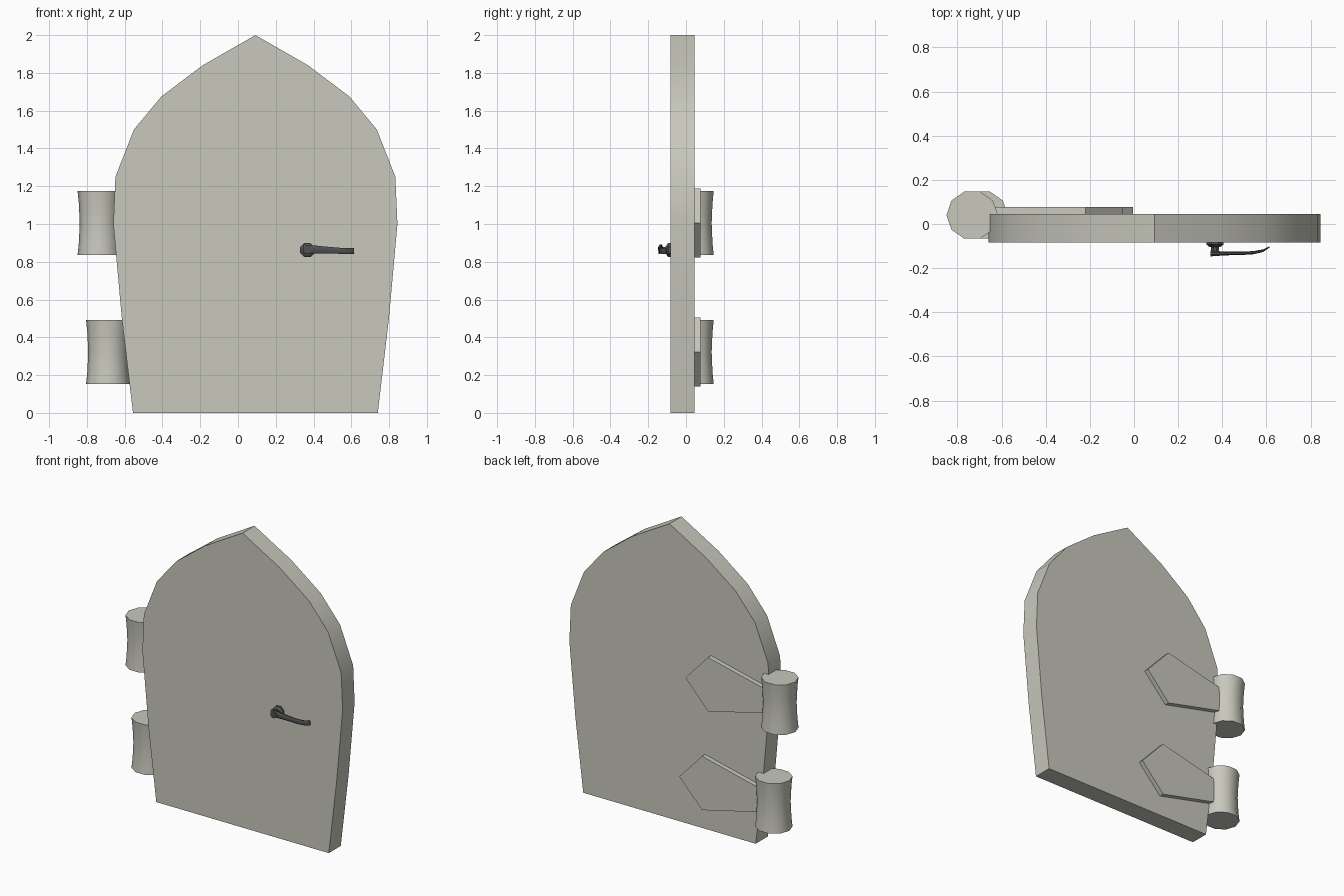
import bpy, bmesh, math

cube = bpy.data.objects.get("Cube")
if cube:
    bpy.data.objects.remove(cube, do_unlink=True)


def material(name, rgb):
    m = bpy.data.materials.new(name)
    m.use_nodes = True
    m.diffuse_color = (*rgb, 1)
    m.node_tree.nodes["Principled BSDF"].inputs["Base Color"].default_value = (*rgb, 1)
    return m


stone = material("warm_grey", (0.58, 0.58, 0.51))
iron = material("dark_iron", (0.085, 0.08, 0.085))


def loft(name, rings, mat, smooth=30):
    """Skin a list of equal-length point rings and cap both ends."""
    bm = bmesh.new()
    loops = [[bm.verts.new(p) for p in ring] for ring in rings]
    n = len(loops[0])
    for a, b in zip(loops, loops[1:]):
        for i in range(n):
            j = (i + 1) % n
            bm.faces.new((a[i], a[j], b[j], b[i]))
    bm.faces.new(loops[0])
    bm.faces.new(loops[-1])
    bmesh.ops.recalc_face_normals(bm, faces=bm.faces)
    mesh = bpy.data.meshes.new(name)
    bm.to_mesh(mesh)
    bm.free()
    mesh.materials.append(mat)
    ob = bpy.data.objects.new(name, mesh)
    bpy.context.collection.objects.link(ob)
    bpy.ops.object.select_all(action='DESELECT')
    bpy.context.view_layer.objects.active = ob
    ob.select_set(True)
    if smooth:
        bpy.ops.object.shade_smooth_by_angle(angle=math.radians(smooth))
    return ob


def slab(name, outline, y0, y1, mat, smooth=30):
    return loft(name, [[(x, y, z) for x, z in outline] for y in (y0, y1)], mat, smooth)


def circle(n, r, turn=0.0):
    angles = [math.tau * i / n + turn for i in range(n)]
    return [(r * math.cos(a), r * math.sin(a)) for a in angles]


# Pointed-arch door leaf: half widths by height, mirrored about its centre line
centre = 0.092
half = [(0.648, 0), (0.707, 0.5), (0.752, 1.0), (0.741, 1.25),
        (0.643, 1.5), (0.498, 1.675), (0.279, 1.84)]
outline = [(centre + w, z) for w, z in half] + [(centre, 2.0)]
outline += [(centre - w, z) for w, z in reversed(half)]
slab("door_leaf", outline, -0.083, 0.046, stone)

# Hinges: waisted barrel and pointed strap on the back
for label, dx, mid in (("upper", 0, 1.005), ("lower", 0.045, 0.322)):
    rings = []
    for t, s in ((-1, 1), (-0.6, 0.94), (0, 0.9), (0.6, 0.94), (1, 1)):
        rings.append([(-0.733 + dx + x * s * 1.04, 0.04 + y * s, mid + t * 0.17)
                      for x, y in circle(10, 0.112)])
    loft(label + "_hinge_barrel", rings, stone, 40)
    strap = [(-0.68, -0.075), (-0.22, -0.183), (-0.05, 0), (-0.22, 0.183), (-0.68, 0.075)]
    slab(label + "_hinge_strap", [(x + dx, mid + z) for x, z in strap],
         0.04, 0.078, stone, 0)

# Handle: rosette, neck and curved lever on the front
hx, hz = 0.367, 0.862


def turned(name, n, stations):
    loft(name, [[(hx + x, y, hz + z) for x, z in circle(n, r, math.pi / n)]
                for y, r in stations], iron)


turned("handle_rosette", 8, [(-0.08, 0.041), (-0.094, 0.041), (-0.104, 0.026)])
turned("handle_neck", 8, [(-0.1, 0.02), (-0.125, 0.018), (-0.146, 0.023)])

# Lever stations: x, y, z centre, half height, half thickness
lever = [(0.347, -0.134, 0.868, 0.023, 0.013), (0.4, -0.133, 0.866, 0.021, 0.009),
         (0.48, -0.133, 0.862, 0.017, 0.008), (0.54, -0.13, 0.858, 0.016, 0.007),
         (0.585, -0.121, 0.857, 0.016, 0.006), (0.614, -0.104, 0.857, 0.016, 0.003)]
loft("handle_lever", [[(x, y + t * u, z + h * v) for u, v in circle(8, 1.08, math.pi / 8)]
                      for x, y, z, h, t in lever], iron, 40)
